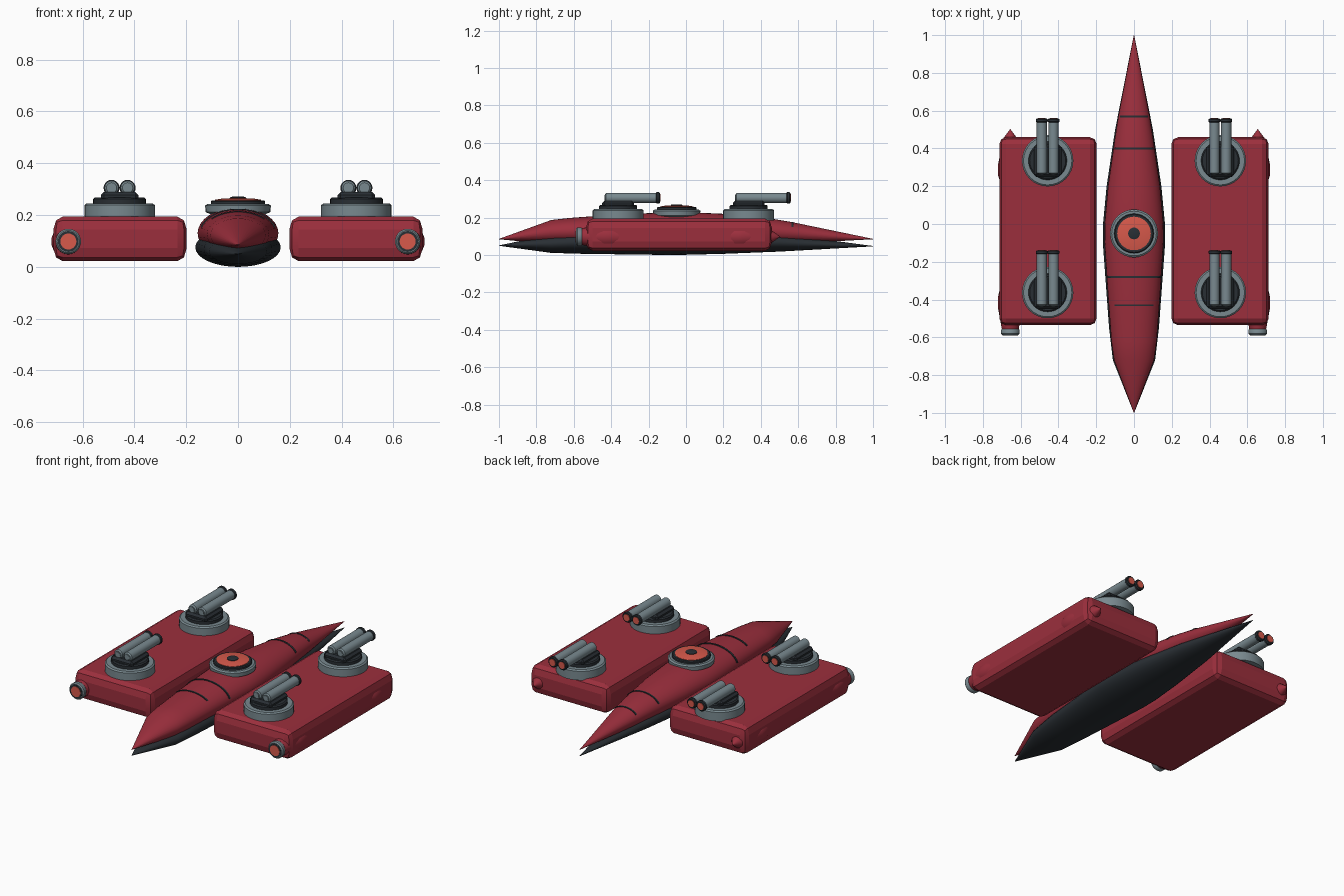
import bpy, bmesh, math

old = bpy.data.objects.get("Cube")
if old:
    bpy.data.objects.remove(old)


def material(name, rgb):
    m = bpy.data.materials.new(name)
    m.use_nodes = True
    m.diffuse_color = (*rgb, 1)
    m.node_tree.nodes["Principled BSDF"].inputs["Base Color"].default_value = (*rgb, 1)
    return m


RED = material("crimson paint", (0.33, 0.028, 0.046))
GREY = material("steel grey", (0.19, 0.25, 0.275))
DARK = material("dark gunmetal", (0.022, 0.028, 0.034))
GLOW = material("coral glow", (0.68, 0.10, 0.07))


def finish(name, bm, mat, loc=(0, 0, 0), angle=35):
    bmesh.ops.recalc_face_normals(bm, faces=bm.faces)
    mesh = bpy.data.meshes.new(name)
    bm.to_mesh(mesh)
    bm.free()
    mesh.materials.append(mat)
    ob = bpy.data.objects.new(name, mesh)
    ob.location = loc
    bpy.context.collection.objects.link(ob)
    bpy.ops.object.select_all(action="DESELECT")
    ob.select_set(True)
    bpy.context.view_layer.objects.active = ob
    bpy.ops.object.shade_smooth_by_angle(angle=math.radians(angle))
    return ob


def skin(bm, rings):
    """Join closed rings of points and cap both ends."""
    vs = [[bm.verts.new(p) for p in ring] for ring in rings]
    n = len(vs[0])
    for a, b in zip(vs, vs[1:]):
        for i in range(n):
            j = (i + 1) % n
            bm.faces.new((a[i], a[j], b[j], b[i]))
    bm.faces.new(vs[0])
    bm.faces.new(vs[-1])


def lathe(name, profile, mat, loc, along_y=False, n=32):
    """Turn (radius, height) points around z, or around y."""
    rings = []
    for r, h in profile:
        r = max(r, 0.0008)
        ring = []
        for i in range(n):
            a = math.tau * i / n
            u, v = r * math.cos(a), r * math.sin(a)
            ring.append((u, h, v) if along_y else (u, v, h))
        rings.append(ring)
    bm = bmesh.new()
    skin(bm, rings)
    return finish(name, bm, mat, loc)


def bevelled_box(name, size, loc, mat, bevel, segments, z_stretch=1):
    bm = bmesh.new()
    bmesh.ops.create_cube(bm, size=1)
    bmesh.ops.scale(bm, vec=(size[0], size[1], size[2] / z_stretch), verts=bm.verts)
    bmesh.ops.bevel(bm, geom=bm.edges[:], offset=bevel, segments=segments,
                    profile=0.5, affect="EDGES")
    bmesh.ops.scale(bm, vec=(1, 1, z_stretch), verts=bm.verts)
    return finish(name, bm, mat, loc, 15)


def section(stations, y):
    """Interpolate centre height, half width and half height at y."""
    for a, b in zip(stations, stations[1:]):
        if a[0] <= y <= b[0]:
            t = (y - a[0]) / (b[0] - a[0])
            return [p + (q - p) * t for p, q in zip(a[1:], b[1:])]


def hull(name, stations, mat, n=32):
    rings = []
    for y, z, w, h in stations:
        rings.append([(w * math.cos(math.tau * i / n), y,
                       z + h * math.sin(math.tau * i / n)) for i in range(n)])
    bm = bmesh.new()
    skin(bm, rings)
    return finish(name, bm, mat)


# Central hull: red upper shell over a dark keel (y, centre z, half width, half height)
upper = [(-1, 0.085, 0.001, 0.001), (-0.72, 0.122, 0.106, 0.065),
         (-0.62, 0.125, 0.12, 0.073), (-0.35, 0.13, 0.14, 0.088),
         (-0.1, 0.13, 0.156, 0.097), (0, 0.13, 0.156, 0.099),
         (0.2, 0.13, 0.138, 0.09), (0.45, 0.125, 0.102, 0.07),
         (0.57, 0.118, 0.083, 0.057), (1, 0.085, 0.001, 0.001)]
lower = [(-1, 0.05, 0.001, 0.001), (-0.72, 0.06, 0.112, 0.049),
         (-0.55, 0.068, 0.132, 0.062), (-0.1, 0.075, 0.165, 0.075),
         (0, 0.075, 0.164, 0.074), (0.2, 0.074, 0.145, 0.068),
         (0.5, 0.066, 0.1, 0.048), (1, 0.047, 0.001, 0.001)]
hull("upper_hull", upper, RED)
hull("keel_hull", lower, DARK)

# Panel seams arching over the upper hull
for k, (y, reach) in enumerate([(0.57, 0.07), (0.4, 0.1), (-0.28, 0.14), (-0.43, 0.1)]):
    z, w, h = section(upper, y)
    spread = math.asin(min(reach / w, 0.98))
    bm = bmesh.new()
    rows = []
    for i in range(17):
        a = -spread + 2 * spread * i / 16
        rows.append([bm.verts.new((f * w * math.sin(a), y + d, z + f * h * math.cos(a)))
                     for f, d in ((0.95, -0.005), (1.04, -0.005), (1.04, 0.005), (0.95, 0.005))])
    for a, b in zip(rows, rows[1:]):
        for i in range(4):
            j = (i + 1) % 4
            bm.faces.new((a[i], a[j], b[j], b[i]))
    bm.faces.new(rows[0])
    bm.faces.new(rows[-1])
    finish(f"hull_seam_{k + 1}", bm, DARK)

# Round hatch amidships
hatch = (0, -0.05, 0)
lathe("hatch_base", [(0.08, 0.19), (0.125, 0.212), (0.127, 0.236), (0.118, 0.243)], GREY, hatch)
lathe("hatch_ring", [(0.105, 0.235), (0.105, 0.253), (0.1, 0.257)], DARK, hatch)
lathe("hatch_dome", [(0.089, 0.25), (0.089, 0.259), (0.06, 0.264), (0, 0.266)], GLOW, hatch)
lathe("hatch_cap", [(0.031, 0.26), (0.031, 0.268), (0.022, 0.271)], DARK, hatch)


def turret(tag, x, y):
    """Twin-barrel gun on a round base, aimed towards +y."""
    lathe(f"{tag}_base", [(0.136, 0.185), (0.136, 0.238), (0.128, 0.245)], GREY, (x, y, 0))
    lathe(f"{tag}_turntable", [(0.102, 0.24), (0.102, 0.262), (0.095, 0.268)], DARK, (x, y, 0))
    bevelled_box(f"{tag}_mount", (0.145, 0.17, 0.035), (x, y, 0.272), DARK, 0.012, 1)
    for side in (-1, 1):
        axis = (x + side * 0.031, y, 0.305)
        lathe(f"{tag}_barrel", [(0.02, -0.07), (0.027, -0.064), (0.027, 0.21)],
              GREY, axis, True, 20)
        lathe(f"{tag}_muzzle", [(0.027, 0.203), (0.031, 0.207), (0.031, 0.219), (0.026, 0.223)],
              DARK, axis, True, 20)
        lathe(f"{tag}_muzzle_core", [(0.02, 0.215), (0.02, 0.226)], GLOW, axis, True, 20)
        lathe(f"{tag}_breech_cap", [(0.016, -0.073), (0.016, -0.06)], GREY, axis, True, 20)


# Side pods with engine spindles, nozzles and two guns each
for side, label in ((1, "left"), (-1, "right")):
    bevelled_box(f"{label}_pod", (0.515, 0.995, 0.172), (side * 0.4555, -0.038, 0.108),
                 RED, 0.036, 2, 1.4)
    axis = (side * 0.655, 0, 0.098)
    lathe(f"{label}_spindle", [(0.045, -0.555), (0.055, -0.5), (0.066, -0.44), (0.066, -0.39),
                               (0.052, -0.33), (0.052, 0.22), (0.066, 0.26), (0.066, 0.31),
                               (0.036, 0.455), (0, 0.502)], RED, axis, True, 24)
    lathe(f"{label}_nozzle_collar", [(0.044, -0.565), (0.044, -0.53)], DARK, axis, True)
    lathe(f"{label}_nozzle_ring", [(0.043, -0.587), (0.049, -0.58), (0.049, -0.562), (0.045, -0.556)],
          GREY, axis, True)
    lathe(f"{label}_nozzle_rim", [(0.04, -0.589), (0.04, -0.58)], DARK, axis, True)
    lathe(f"{label}_nozzle_glow", [(0.031, -0.591), (0.031, -0.58)], GLOW, axis, True)
    turret(f"{label}_rear_gun", side * 0.457, 0.335)
    turret(f"{label}_front_gun", side * 0.457, -0.363)
